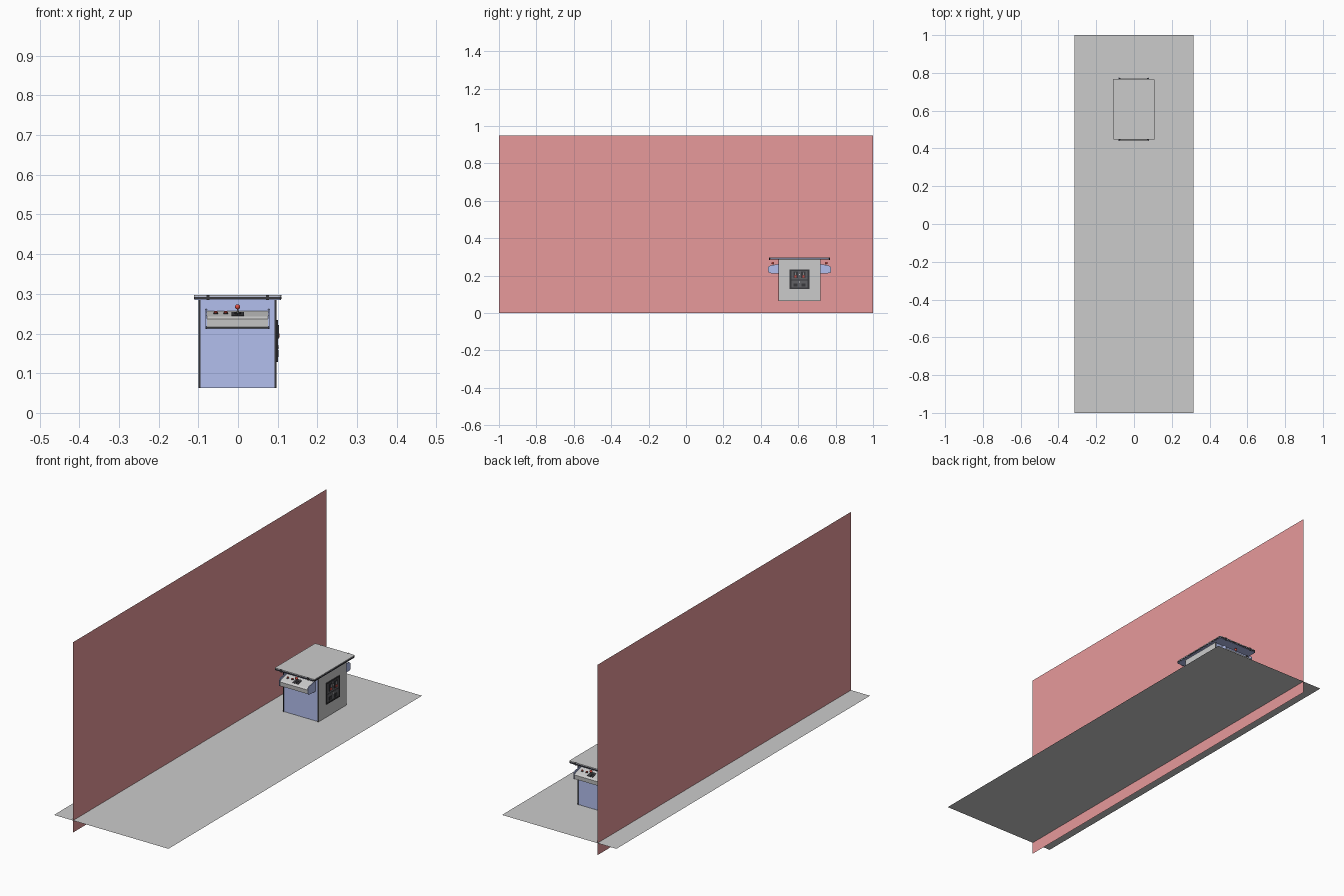
import bpy, bmesh
from math import radians
from mathutils import Vector, Matrix

if "Cube" in bpy.data.objects:
    bpy.data.objects.remove(bpy.data.objects["Cube"])

CX, CY = -0.001, 0.607      # table centre
HX, HY = 0.098, 0.111       # cabinet half sizes
Z0, Z1 = 0.063, 0.285       # cabinet bottom and top
FLOOR = 0.06


def mat(name, rgb):
    m = bpy.data.materials.new(name)
    m.diffuse_color = (*rgb, 1)
    m.use_nodes = True
    m.node_tree.nodes["Principled BSDF"].inputs["Base Color"].default_value = m.diffuse_color
    return m


BLUE = mat("blue_laminate", (0.45, 0.52, 0.85))
DARK = mat("dark_metal", (0.04, 0.04, 0.045))
RED = mat("red_plastic", (0.75, 0.08, 0.06))
PINK = mat("wall_red", (0.8, 0.32, 0.33))


def finish(name, bm, m=None, smooth=False):
    bmesh.ops.recalc_face_normals(bm, faces=bm.faces)
    me = bpy.data.meshes.new(name)
    bm.to_mesh(me)
    bm.free()
    ob = bpy.data.objects.new(name, me)
    bpy.context.collection.objects.link(ob)
    if m:
        me.materials.append(m)
    if smooth:
        bpy.context.view_layer.objects.active = ob
        ob.select_set(True)
        bpy.ops.object.shade_smooth_by_angle(angle=radians(35))
        ob.select_set(False)
    return ob


def plane(name, pts, m=None):
    me = bpy.data.meshes.new(name)
    me.from_pydata(pts, [], [range(len(pts))])
    ob = bpy.data.objects.new(name, me)
    bpy.context.collection.objects.link(ob)
    if m:
        me.materials.append(m)


def box(name, x, y, z, m=None, round_corner=0):
    """Box between (min, max) pairs, relative to the table centre."""
    bm = bmesh.new()
    bmesh.ops.create_cube(bm, size=1)
    for v in bm.verts:
        v.co = [CX + x[v.co.x > 0], CY + y[v.co.y > 0], z[v.co.z > 0]]
    if round_corner:
        edges = [e for e in bm.edges
                 if abs(e.verts[0].co.z - e.verts[1].co.z) > 1e-5]
        bmesh.ops.bevel(bm, geom=edges, offset=round_corner, segments=4,
                        profile=0.5, affect='EDGES')
    return finish(name, bm, m, round_corner > 0)


def profile(name, pts, x0, x1, s, m=None):
    """Side profile of (distance out from cabinet, z), extruded along x."""
    bm = bmesh.new()
    vs = [bm.verts.new((CX + s * x0, CY - s * (HY + d), z)) for d, z in pts]
    f = bm.faces.new(vs)
    r = bmesh.ops.extrude_face_region(bm, geom=[f])
    new = [g for g in r["geom"] if isinstance(g, bmesh.types.BMVert)]
    bmesh.ops.translate(bm, verts=new, vec=(s * (x1 - x0), 0, 0))
    return finish(name, bm, m)


def rod(name, co, r, h, axis, m, r2=None):
    bm = bmesh.new()
    bmesh.ops.create_cone(bm, cap_ends=True, segments=16, radius1=r,
                          radius2=r if r2 is None else r2, depth=h)
    q = Vector(axis).to_track_quat('Z', 'Y').to_matrix().to_4x4()
    bm.transform(Matrix.Translation((CX + co[0], CY + co[1], co[2])) @ q)
    return finish(name, bm, m, True)


def ball(name, co, r, m):
    bm = bmesh.new()
    bmesh.ops.create_uvsphere(bm, u_segments=16, v_segments=10, radius=r)
    bm.transform(Matrix.Translation((CX + co[0], CY + co[1], co[2])))
    return finish(name, bm, m, True)


# Room: floor and wall sheets
plane("floor", [(-.316, -1, FLOOR), (.316, -1, FLOOR), (.316, 1, FLOOR), (-.316, 1, FLOOR)])
plane("wall", [(-.211, -1, 0), (-.211, 1, 0), (-.211, 1, .95), (-.211, -1, .95)], PINK)

# Cabinet: blue core with grey side panels and dark edge trim
box("cabinet_core", (-HX + .004, HX - .004), (-HY + .002, HY - .002), (Z0, Z1), BLUE)
for sx in (-1, 1):
    a, b = sorted((sx * (HX - .005), sx * HX))
    box("side_panel", (a, b), (-HY, HY), (Z0, Z1))
    for sy in (-1, 1):
        c, d = sorted((sy * (HY - .001), sy * (HY + .001)))
        box("edge_trim", (a, b), (c, d), (Z0, Z1), DARK)

# Table top: blue board, dark edging and grey glass
box("top_board", (-.109, .109), (-.159, .159), (.285, .293), BLUE, .006)
box("top_edging", (-.1105, .1105), (-.1605, .1605), (.287, .2915), DARK, .007)
box("glass_top", (-.110, .110), (-.160, .160), (.293, .2965), None, .007)
# Glass clips on the short edges
for sx in (-1, 1):
    for sy in (-1, 1):
        y = sorted((sy * .157, sy * .162))
        box("glass_clip", (sx * .075 - .004, sx * .075 + .004), y, (.284, .2972), DARK)

# Control panels at both ends, the second one turned by 180 degrees
PANEL = [(0, .257), (.046, .243), (.054, .237), (.052, .216), (0, .213)]
CHEEK = [(0, .262), (.046, .254), (.057, .246), (.056, .218), (.05, .213), (0, .211)]
SLOPE = .014 / .046
for s in (1, -1):
    profile("control_panel", PANEL, -.077, .077, s)
    profile("panel_cheek", CHEEK, -.081, -.077, s, BLUE)
    profile("panel_cheek", CHEEK, .077, .081, s, BLUE)
    up = (0, -s * SLOPE, 1)

    def on_panel(x, d, lift):
        return (s * x, -s * (HY + d + lift * SLOPE), .257 - d * SLOPE + lift)

    # Joystick: plate, dust washer, shaft and ball
    profile("joystick_plate", [(.012, .2545), (.042, .2455), (.042, .243), (.012, .252)],
            -.016, .016, s, DARK)
    rod("joystick_washer", on_panel(0, .027, .003), .008, .002, up, DARK)
    rod("joystick_shaft", on_panel(0, .027, .009), .0018, .014, up, None)
    ball("joystick_ball", on_panel(0, .027, .0185), .0065, RED)
    # Buttons with dark collars
    for x in (-.055, -.030):
        rod("button_collar", on_panel(x, .022, .001), .006, .002, up, DARK)
        rod("button", on_panel(x, .022, .003), .0042, .004, up, RED)

# Coin door on the right side: plate, frame and inner doors
X = HX
D0, D1, E0, E1 = -.053, .053, .128, .234
box("coin_plate", (X - .001, X + .002), (D0, D1), (E0, E1), DARK)
for y, z in (((D0, D0 + .006), (E0, E1)), ((D1 - .006, D1), (E0, E1)),
             ((D0, D1), (E0, E0 + .006)), ((D0, D1), (E1 - .006, E1))):
    box("coin_frame", (X, X + .004), y, z, DARK)
GUN = mat("gunmetal", (0.12, 0.12, 0.13))
box("coin_upper_door", (X, X + .0032), (-.043, .043), (.178, .226), GUN)
box("coin_lower_door", (X, X + .0032), (-.043, .043), (.136, .174), GUN)
for sy in (-1, 1):
    y = sy * .021
    box("coin_mech", (X, X + .006), (y - .012, y + .012), (.187, .221), DARK)
    box("coin_slot", (X, X + .0068), (y - .0015, y + .0015), (.204, .218))
    box("reject_button", (X, X + .0075), (y - .006, y + .006), (.190, .200), RED)
    box("return_cup", (X, X + .005), (y - .010, y + .010), (.141, .158), DARK)
rod("door_lock", (X + .004, 0, .166), .004, .004, (1, 0, 0), None)
rod("door_lock", (X + .004, 0, .206), .004, .004, (1, 0, 0), None)
